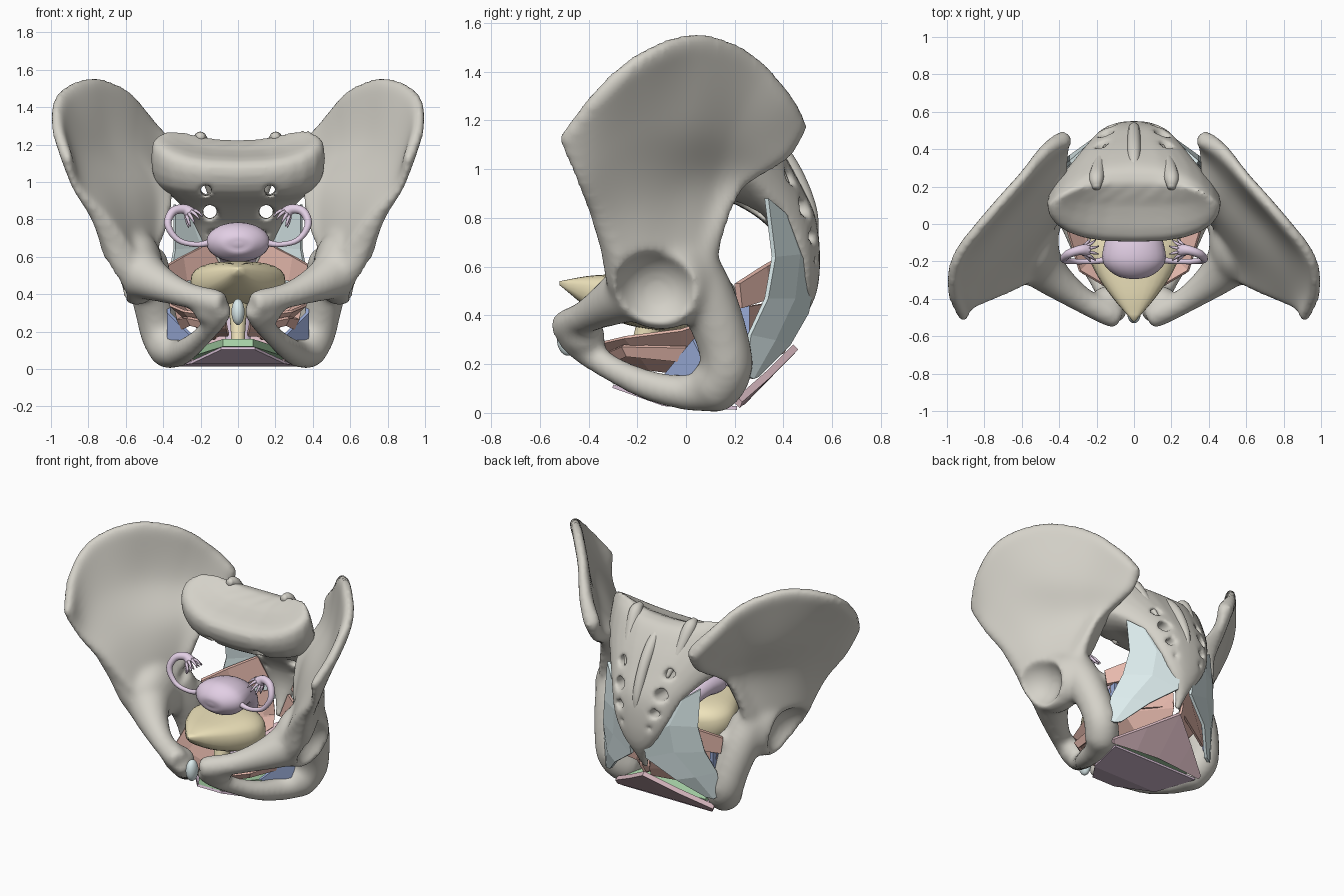
import bpy, bmesh, math
from mathutils import Vector as V

if "Cube" in bpy.data.objects:
    bpy.data.objects.remove(bpy.data.objects["Cube"])

BONE, SALMON, TEAL = (.66, .64, .58), (.80, .49, .42), (.72, .84, .85)
LILAC, SAND, BLUE = (.76, .62, .78), (.86, .77, .50), (.33, .42, .70)
GREEN, MAUVE, ROSE = (.42, .70, .42), (.70, .54, .68), (.74, .52, .57)


def resample(pts, n):
    # Catmull-Rom through points of any dimension
    p = [V(q) for q in pts]
    p = [2 * p[0] - p[1]] + p + [2 * p[-1] - p[-2]]
    out = []
    for k in range(n):
        u = k / (n - 1) * (len(p) - 3)
        i = min(int(u), len(p) - 4)
        t = u - i
        a, b, c, d = p[i:i + 4]
        out.append(.5 * (2 * b + (c - a) * t + (2 * a - 5 * b + 4 * c - d) * t * t
                         + (3 * b - a - 3 * c + d) * t ** 3))
    return out


def loft(bm, rings):
    # rings of even length, ends closed with a strip of quads
    rows = [[bm.verts.new(p) for p in r] for r in rings]
    n = len(rows[0])
    for a, b in zip(rows, rows[1:]):
        for j in range(n):
            bm.faces.new((a[j], a[(j + 1) % n], b[(j + 1) % n], b[j]))
    for r in (rows[0], rows[-1]):
        for j in range(n // 2 - 1):
            bm.faces.new((r[j], r[j + 1], r[n - 2 - j], r[n - 1 - j]))


def tube(bm, pts, n=20, sides=14, ref=(1, 0, 0), wide=1):
    # points are (x, y, z, radius)
    p = resample(pts, n)
    rings = []
    for i, q in enumerate(p):
        t = (p[min(i + 1, n - 1)] - p[max(i - 1, 0)]).to_3d().normalized()
        a = t.cross(V(ref)).normalized()
        b = t.cross(a) * wide
        r = max(q[3], .003)
        rings.append([q.to_3d() + r * (a * math.cos(w) + b * math.sin(w))
                      for w in (2 * math.pi * k / sides for k in range(sides))])
    loft(bm, rings)


def ball(bm, c, s):
    new = bmesh.ops.create_uvsphere(bm, u_segments=24, v_segments=16, radius=1)['verts']
    for v in new:
        v.co = V((v.co.x * s[0] + c[0], v.co.y * s[1] + c[1], v.co.z * s[2] + c[2]))


def finish(name, bm, color=None, smooth=True, mirror=False):
    bmesh.ops.recalc_face_normals(bm, faces=bm.faces)
    me = bpy.data.meshes.new(name)
    bm.to_mesh(me)
    bm.free()
    ob = bpy.data.objects.new(name, me)
    bpy.context.collection.objects.link(ob)
    for f in me.polygons:
        f.use_smooth = smooth
    if color:
        key = 'mat_%d_%d_%d' % tuple(int(c * 100) for c in color)
        m = bpy.data.materials.get(key) or bpy.data.materials.new(key)
        m.diffuse_color = (*color, 1)
        m.use_nodes = True
        m.node_tree.nodes["Principled BSDF"].inputs["Base Color"].default_value = m.diffuse_color
        me.materials.append(m)
    if mirror:
        ob.modifiers.new('mirror', 'MIRROR')
    return ob


def remesh(ob, size):
    m = ob.modifiers.new('remesh', 'REMESH')
    m.mode, m.voxel_size, m.use_smooth_shade = 'VOXEL', size, True


def cut(ob, cutter):
    cutter.hide_render = True
    m = ob.modifiers.new('cut', 'BOOLEAN')
    m.operation, m.object = 'DIFFERENCE', cutter


def soften(ob, n):
    m = ob.modifiers.new('soften', 'SMOOTH')
    m.factor, m.iterations = .5, n


def sheet(name, rails, color, thick=.015, mirror=True):
    # flat-faced membrane between rails of equal length
    bm = bmesh.new()
    rows = [[bm.verts.new(p) for p in r] for r in rails]
    for a, b in zip(rows, rows[1:]):
        for j in range(len(a) - 1):
            bm.faces.new((a[j], a[j + 1], b[j + 1], b[j]))
    ob = finish(name, bm, color, False)
    m = ob.modifiers.new('thickness', 'SOLIDIFY')
    m.thickness, m.offset = thick, 0
    if mirror:
        ob.modifiers.new('mirror', 'MIRROR')


# hip bones: iliac blade from four rows, crest to neck
rows = [[(.91, -.525, 1.13), (.985, -.36, 1.335), (.95, -.17, 1.485), (.785, .04, 1.557),
         (.6, .25, 1.49), (.46, .42, 1.32), (.345, .485, 1.18)],
        [(.87, -.455, .96), (.85, -.25, 1.15), (.72, 0, 1.2), (.54, .2, 1.15), (.36, .42, 1.05)],
        [(.74, -.375, .78), (.68, -.2, .88), (.57, -.03, .93), (.47, .1, .93), (.4, .2, .93)],
        [(.62, -.29, .55), (.6, -.2, .56), (.56, -.09, .57), (.51, .01, .6), (.46, .07, .66)]]
NC, NR = 30, 22
cols = list(zip(*[resample(r, NC) for r in rows]))
grid = list(zip(*[resample(c, NR) for c in cols]))
half = resample([(.036, 0), (.026, 0), (.055, 0), (.1, 0)], NR)
rings = []
for i in range(NR):
    up, low = [], []
    for j in range(NC):
        du = grid[i][min(j + 1, NC - 1)] - grid[i][max(j - 1, 0)]
        dv = grid[min(i + 1, NR - 1)][j] - grid[max(i - 1, 0)][j]
        edge = .65 if i == 0 or j in (0, NC - 1) else 1 + .8 * max(0, j / NC - .7) / .3
        nrm = du.cross(dv).normalized() * min(half[i][0] * edge, .1)
        up.append(grid[i][j] + nrm)
        low.append(grid[i][j] - nrm)
    rings.append(up + low[::-1])
bm = bmesh.new()
loft(bm, rings)
# socket body, front spine, ischium, upper and lower pubic branches
ball(bm, (.54, -.1, .54), (.14, .215, .2))
tube(bm, [(.75, -.36, .8, .03), (.68, -.3, .68, .055), (.61, -.25, .56, .085), (.55, -.2, .48, .1)])
tube(bm, [(.5, .02, .6, .12), (.47, .09, .46, .12), (.44, .15, .3, .11), (.41, .165, .18, .11),
          (.36, .11, .1, .11), (.34, .07, .085, .07)])
tube(bm, [(.54, -.18, .52, .15), (.42, -.3, .455, .1), (.27, -.41, .395, .07),
          (.13, -.48, .36, .07), (.075, -.51, .35, .06)])
tube(bm, [(.08, -.49, .33, .06), (.12, -.42, .26, .06), (.18, -.31, .185, .055),
          (.26, -.16, .115, .063), (.32, 0, .083, .075), (.36, .1, .1, .1)])
ball(bm, (.14, -.42, .315), (.1, .09, .085))
ball(bm, (.39, .16, .5), (.04, .055, .05))
hip = finish('hip_bones', bm, BONE)
bm = bmesh.new()
ball(bm, (.74, -.12, .49), (.19, .185, .18))
socket = finish('socket_cutter', bm)
remesh(hip, .019)
cut(hip, socket)
remesh(hip, .017)
soften(hip, 10)
hip.modifiers.new('mirror', 'MIRROR')

# sacrum and tailbone: front y,z / back y,z / half width / side lift
secs = [(.1, 1.17, .22, 1.225, .39, .08), (-.09, 1.09, .3, 1.2, .46, .06), (-.04, .94, .38, 1.1, .45, 0),
        (.17, .87, .46, .96, .34, 0), (.32, .78, .53, .81, .25, 0), (.42, .65, .55, .65, .19, 0),
        (.45, .54, .54, .51, .12, 0), (.44, .43, .5, .41, .05, 0), (.41, .32, .44, .31, .02, 0)]
rings = []
for s in resample(secs, 30):
    ring = []
    for k in range(24):
        c, q = math.cos(k * math.pi / 12), math.sin(k * math.pi / 12)
        sx = math.copysign(abs(c) ** .75, c)
        sd = math.copysign(abs(q) ** .9, q)
        f = (1 + sd) / 2
        ring.append((s[4] * sx * (1 - .25 * max(0, sd)), s[0] + (s[2] - s[0]) * f,
                     s[1] + (s[3] - s[1]) * f + s[5] * c * c))
    rings.append(ring)
bm = bmesh.new()
loft(bm, rings)
sacrum = finish('sacrum', bm, BONE)
bm = bmesh.new()
for sx in (-1, 1):
    for x, z, r in ((.17, .95, .032), (.15, .83, .04), (.125, .71, .028), (.1, .61, .02)):
        tube(bm, [(sx * x, -.3, z, r), (sx * x, .8, z + .02, r)], 3, 12)
holes = finish('sacral_hole_cutter', bm)
cut(sacrum, holes)
remesh(sacrum, .015)
soften(sacrum, 5)
# ridges on the back of the sacrum
bm = bmesh.new()
tube(bm, [(0, .27, 1.19, .02), (0, .37, 1.09, .035), (0, .45, .97, .035), (0, .51, .82, .03), (0, .53, .68, .01)])
for sx in (-1, 1):
    tube(bm, [(sx * .2, .19, 1.25, .02), (sx * .2, .25, 1.215, .04), (sx * .18, .34, 1.07, .03),
              (sx * .15, .42, .93, .01)])
finish('sacral_ridges', bm, BONE)

# pubic joint disc
bm = bmesh.new()
ball(bm, (0, -.485, .305), (.035, .045, .07))
finish('pubic_disc', bm, TEAL)

# bladder: y, half width, bottom, top
rings = []
for y, w, lo, hi in resample([(-.52, .006, .525, .54), (-.4, .11, .43, .562), (-.27, .2, .37, .57),
                              (-.13, .255, .34, .575), (-.02, .22, .34, .565), (.05, .12, .38, .53),
                              (.07, .03, .43, .48)], 20):
    rings.append([(w * math.copysign(abs(math.cos(a)) ** .75, math.cos(a)), y,
                   (lo + hi) / 2 + (hi - lo) / 2 * math.copysign(abs(math.sin(a)) ** .7, math.sin(a)))
                  for a in (k * math.pi / 12 for k in range(24))])
bm = bmesh.new()
loft(bm, rings)
tube(bm, [(0, -.14, .38, .06), (0, -.18, .27, .045), (0, -.22, .13, .035)])
finish('bladder', bm, SAND)

# womb and birth canal
bm = bmesh.new()
tube(bm, [(0, -.29, .67, .01), (0, -.275, .672, .06), (0, -.2, .677, .105), (0, -.08, .675, .095),
          (0, .03, .62, .07), (0, .09, .52, .05), (0, .07, .34, .045), (0, -.03, .1, .04)],
     36, 24, wide=1.6)
finish('uterus', bm, LILAC)

# egg tubes with fringed ends
bm = bmesh.new()
tube(bm, [(.13, -.19, .68, .02), (.22, -.2, .665, .014), (.32, -.2, .69, .015), (.375, -.19, .77, .019),
          (.35, -.16, .84, .023), (.29, -.14, .855, .026), (.25, -.14, .83, .035)], 28, 12, (0, 1, 0))
for k in range(9):
    a = 2 * math.pi * k / 9
    dx, dy, dz = .03 * math.cos(a), .045 * math.sin(a), -.03 * math.cos(a)
    tube(bm, [(.26 + dx * .6, -.14 + dy * .6, .835 + dz * .6, .01),
              (.24 + dx, -.14 + dy, .81 + dz, .008), (.225 + dx * 1.3, -.14 + dy * 1.4, .785 + dz, .003)],
         5, 6, (0, 1, 0))
finish('egg_tubes', bm, LILAC, mirror=True)

# ligaments from sacrum to sitting bone
sheet('sacral_ligaments',
      [[(.34, .33, .88), (.34, .36, .64), (.37, .33, .47), (.41, .26, .32), (.42, .24, .16)],
       [(.26, .4, .82), (.2, .46, .65), (.22, .44, .47), (.32, .36, .3), (.39, .27, .14)],
       [(.22, .43, .78), (.05, .525, .56), (.05, .495, .41), (.22, .42, .28), (.35, .29, .15)]], TEAL, .02)

# pelvic floor muscles
sheet('piriformis', [[(.16, .44, .67), (.3, .32, .6), (.42, .21, .53)],
                     [(.08, .47, .5), (.28, .34, .47), (.41, .22, .43)]], SALMON, .03)
sheet('coccygeus', [[(.06, .45, .47), (.38, .21, .43)], [(.02, .42, .33), (.37, .24, .25)]], SALMON)
sheet('levator',
      [[(.07, -.38, .28), (.29, -.25, .31), (.36, -.02, .34), (.36, .2, .41), (.04, .43, .37)],
       [(.06, -.33, .22), (.24, -.2, .25), (.28, -.02, .27), (.26, .21, .29), (.03, .43, .31)],
       [(.05, -.28, .18), (.11, -.15, .18), (.13, 0, .16), (.12, .2, .16), (.02, .4, .25)]], SALMON)
sheet('levator_lower_band', [[(.1, -.34, .24), (.27, -.26, .275), (.32, 0, .27)],
                             [(.1, -.32, .2), (.25, -.24, .235), (.3, 0, .21)]], SALMON, .02)
sheet('obturator_muscle', [[(.37, .26, .46), (.37, .03, .3), (.22, -.09, .15)],
                           [(.37, .26, .22), (.37, .1, .16), (.37, .03, .14)]], BLUE, .02)

# layers under the pelvis
sheet('deep_perineal_layer', [[(-.08, -.3, .14), (.08, -.3, .14)], [(-.3, .22, .07), (.3, .22, .07)]],
      GREEN, .04, False)
sheet('lower_perineal_layer', [[(-.09, -.3, .11), (.09, -.3, .11)], [(-.25, -.09, .035), (.25, -.09, .035)],
                               [(-.33, .21, .02), (.33, .21, .02)]], MAUVE, .015, False)
sheet('rear_floor_layer', [[(.36, .22, .055), (.18, .34, .16), (0, .45, .27)],
                           [(.35, .21, .03), (.17, .22, .04), (0, .23, .045)]], ROSE, .03)
